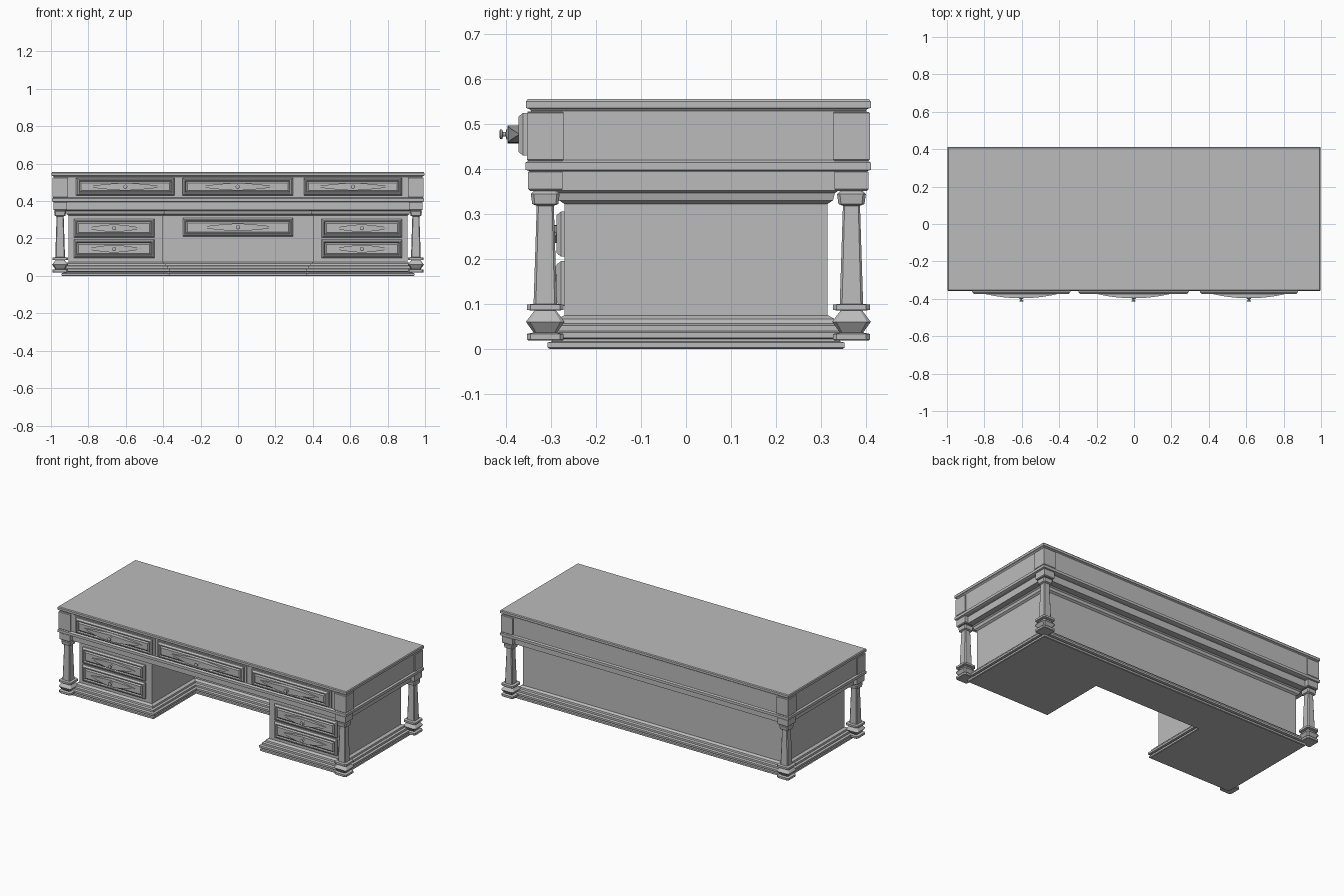
import bpy, bmesh, math
from mathutils import Vector

cube = bpy.data.objects.get("Cube")
if cube:
    bpy.data.objects.remove(cube, do_unlink=True)

grey = bpy.data.materials.new("warm_grey")
grey.use_nodes = True
GREY = (0.5, 0.5, 0.5, 1)
grey.diffuse_color = GREY
grey.node_tree.nodes["Principled BSDF"].inputs["Base Color"].default_value = GREY


def loft(name, rings):
    """Skin a list of equally long point rings and cap both ends."""
    bm = bmesh.new()
    loops = [[bm.verts.new(p) for p in ring] for ring in rings]
    n = len(loops[0])
    for a, b in zip(loops, loops[1:]):
        for i in range(n):
            j = (i + 1) % n
            bm.faces.new((a[i], a[j], b[j], b[i]))
    bm.faces.new(loops[0][::-1])
    bm.faces.new(loops[-1])
    bmesh.ops.recalc_face_normals(bm, faces=bm.faces)
    mesh = bpy.data.meshes.new(name)
    bm.to_mesh(mesh)
    bm.free()
    mesh.materials.append(grey)
    obj = bpy.data.objects.new(name, mesh)
    bpy.context.collection.objects.link(obj)
    return obj


def rect(x0, x1, y0, y1, z, inset=0):
    x0, x1, y0, y1 = x0 + inset, x1 - inset, y0 + inset, y1 - inset
    return [(x0, y0, z), (x1, y0, z), (x1, y1, z), (x0, y1, z)]


def slab(name, x0, x1, y0, y1, steps):
    """Rectangular moulding: steps are (z, inset) pairs."""
    return loft(name, [rect(x0, x1, y0, y1, z, i) for z, i in steps])


def block(name, x0, x1, y0, y1, z0, z1, chamfer=0.0):
    c = chamfer
    steps = [(z0, c), (z0 + c, 0), (z1 - c, 0), (z1, c)] if c else [(z0, 0), (z1, 0)]
    return slab(name, x0, x1, y0, y1, steps)


# Table top with stepped edge
slab("table_top", -0.997, 0.997, -0.356, 0.411,
     [(0.526, 0.014), (0.533, 0.008), (0.536, 0), (0.550, 0), (0.555, 0.004)])

# Drawer apron, belt moulding, frieze and the cove beneath
block("apron", -0.985, 0.985, -0.345, 0.402, 0.41, 0.53)
slab("belt_moulding", -0.995, 0.995, -0.357, 0.411,
     [(0.394, 0.012), (0.398, 0), (0.414, 0), (0.420, 0.01)])
block("frieze", -0.965, 0.965, -0.325, 0.38, 0.352, 0.396)

# Corner columns
for sx, side in ((-1, "right"), (1, "left")):
    for cy, end in ((-0.313, "front"), (0.368, "back")):
        cx = sx * 0.951

        def column_ring(z, r):
            c = r * 0.8
            return [(cx + x, cy + y, z) for x, y in
                    ((r, -c), (r, c), (c, r), (-c, r), (-r, c), (-r, -c), (-c, -r), (c, -r))]

        profile = [(0.018, 0.038), (0.021, 0.041), (0.033, 0.041), (0.036, 0.026),
                   (0.060, 0.043), (0.085, 0.024), (0.086, 0.041), (0.098, 0.041),
                   (0.100, 0.026), (0.318, 0.019), (0.322, 0.029), (0.344, 0.032),
                   (0.352, 0.024)]
        loft(f"{end}_{side}_column", [column_ring(z, r) for z, r in profile])
        r = 0.041
        block(f"{end}_{side}_frieze_block", cx - 0.036, cx + 0.036, cy - 0.038,
              cy + 0.038, 0.351, 0.397, 0.004)
        block(f"{end}_{side}_corner_block", cx - r, cx + r, cy - r, cy + r,
              0.418, 0.527, 0.003)

# Case: two pedestals joined by a back section, drawn as one U outline
OUT_X, IN_X, FRONT, BACK, KNEE = 0.905, 0.405, -0.27, 0.315, 0.15


def u_ring(z, o):
    half = [(IN_X - o, KNEE - o), (IN_X - o, FRONT - o), (OUT_X + o, FRONT - o),
            (OUT_X + o, BACK + o)]
    return [(x, y, z) for x, y in half] + [(-x, y, z) for x, y in reversed(half)]


loft("pedestal_case", [u_ring(z, o) for z, o in
                       ((0.06, 0), (0.322, 0), (0.330, 0.012), (0.346, 0.016), (0.356, 0.03))])
loft("plinth", [u_ring(z, o) for z, o in
                ((0.0, 0.034), (0.003, 0.038), (0.014, 0.038), (0.016, 0.028), (0.022, 0.028),
                 (0.024, 0.042), (0.036, 0.042), (0.040, 0.030), (0.052, 0.030),
                 (0.056, 0.018), (0.066, 0.016), (0.074, 0.002))])


# Drawer fronts with a raised frame, sunk field, bowed plate and turned knob
def drawer(name, x0, x1, z0, z1, y, plate_half, bow):
    def face_ring(out, i):
        return [(x0 + i, y - out, z0 + i), (x1 - i, y - out, z0 + i),
                (x1 - i, y - out, z1 - i), (x0 + i, y - out, z1 - i)]

    loft(name + "_front", [face_ring(o, i) for o, i in
                           ((-0.01, 0), (0.008, 0), (0.018, 0.008), (0.018, 0.014),
                            (0.010, 0.018), (0.016, 0.026))])
    cx, cz, base = (x0 + x1) / 2, (z0 + z1) / 2, y - 0.016
    # Plate outline: narrow pointed tips swelling to a broad middle
    rings = []
    count = 16
    for k in range(count + 1):
        t = 2 * k / count - 1
        lift = 0.002 + bow * (1 - t * t)
        h = 0.002 + 0.018 * max(0, 1 - abs(t) ** 1.5)
        x = cx + t * plate_half
        rings.append([(x, base + 0.002, cz - h), (x, base - lift, cz - h),
                      (x, base - lift, cz + h), (x, base + 0.002, cz + h)])
    loft(name + "_plate", rings)
    top = base - bow
    knob = []
    for d, r in ((0, 0.012), (0.004, 0.012), (0.006, 0.005), (0.012, 0.005),
                 (0.014, 0.011), (0.018, 0.011), (0.020, 0.007)):
        knob.append([Vector((cx + r * math.cos(a), top - d, cz + r * math.sin(a)))
                     for a in (math.tau * i / 12 for i in range(12))])
    obj = loft(name + "_knob", knob)
    for poly in obj.data.polygons:
        poly.use_smooth = abs(poly.normal.y) < 0.3


for name, x0, x1 in (("right", -0.865, -0.34), ("centre", -0.297, 0.293),
                     ("left", 0.352, 0.877)):
    drawer(f"upper_{name}_drawer", x0, x1, 0.430, 0.524, -0.355, 0.2, 0.024)
    block(f"upper_{name}_drawer_backing", x0 - 0.012, x1 + 0.012, -0.352, -0.34, 0.424, 0.528)

for sx, side in ((-1, "right"), (1, "left")):
    x0, x1 = sorted((sx * 0.447, sx * 0.878))
    drawer(f"{side}_top_drawer", x0, x1, 0.205, 0.305, FRONT, 0.15, 0.018)
    drawer(f"{side}_bottom_drawer", x0, x1, 0.095, 0.195, FRONT, 0.15, 0.018)
drawer("knee_drawer", -0.295, 0.295, 0.21, 0.31, KNEE, 0.2, 0.02)
